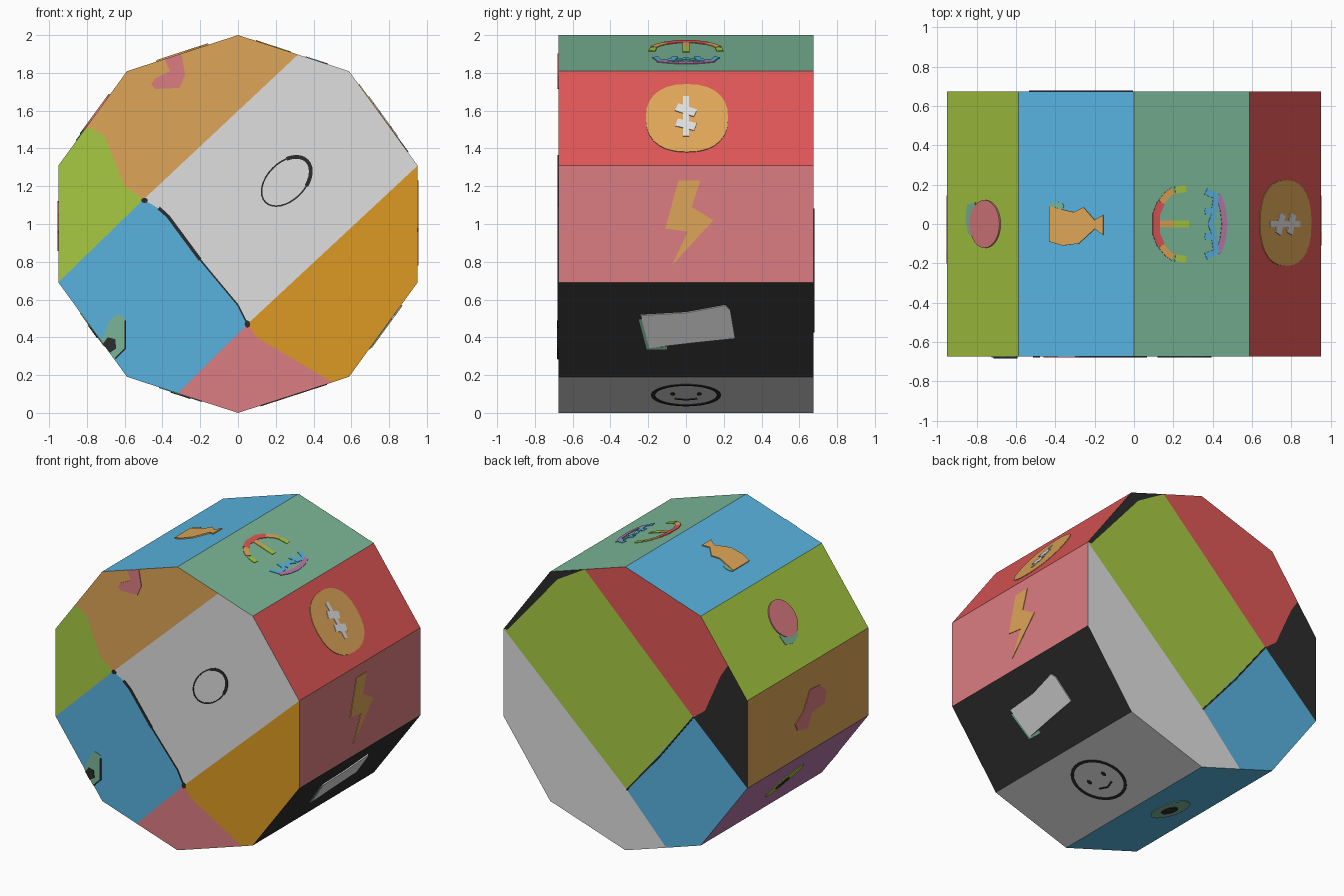
import bpy, bmesh, math
from mathutils import Vector as V

if "Cube" in bpy.data.objects:
    bpy.data.objects.remove(bpy.data.objects["Cube"])

HALF = 0.675          # half depth along y
SIDE = 2 * math.sin(math.pi / 10)


def srgb(h):
    c = [int(h[i:i + 2], 16) / 255 for i in (0, 2, 4)]
    return [x / 12.92 if x < 0.04045 else ((x + 0.055) / 1.055) ** 2.4 for x in c] + [1]


COLOURS = dict(tan="DEA658", light_grey="DFDFDF", olive="A9CA42", blue="58B2DF", pink="DC7D82",
               gold="DC9A23", black="2C2C2C", teal="7AB697", red="DF5656", purple="B878AA")
NAMES = list(COLOURS)
MATS = []
for n, h in COLOURS.items():
    m = bpy.data.materials.new(n)
    m.diffuse_color = srgb(h)
    m.use_nodes = True
    m.node_tree.nodes["Principled BSDF"].inputs["Base Color"].default_value = m.diffuse_color
    MATS.append(m)


def make(name, bm):
    me = bpy.data.meshes.new(name)
    bm.to_mesh(me)
    bm.free()
    ob = bpy.data.objects.new(name, me)
    bpy.context.collection.objects.link(ob)
    return ob


# Frames: (origin, u axis, v axis, outward normal)
FRONT = (V((0, -HALF, 0)), V((1, 0, 0)), V((0, 0, 1)), V((0, -1, 0)))
BACK = (V((0, HALF, 0)), V((1, 0, 0)), V((0, 0, 1)), V((0, 1, 0)))


def corner(k):
    a = math.radians(90 - 36 * k)
    return V((math.cos(a), 0, 1 + math.sin(a)))


def side(k):  # u runs along y, v runs clockwise round the rim
    a, b = corner(k), corner(k + 1)
    mid = (a + b) / 2
    return (mid, V((0, 1, 0)), (b - a).normalized(), (mid - V((0, 0, 1))).normalized())


def add_face(bm, frame, pts, lift=0):
    o, u, v, n = frame
    f = bm.faces.new([bm.verts.new(o + u * p[0] + v * p[1] + n * lift) for p in pts])
    f.normal_update()
    if f.normal.dot(n) < 0:
        f.normal_flip()
    return f


def plate(name, frame, polys, colour, level=1):
    """Thin painted detail lying on a face."""
    bm = bmesh.new()
    for p in polys:
        f = add_face(bm, frame, p)
        r = bmesh.ops.extrude_face_region(bm, geom=[f])
        vs = [g for g in r["geom"] if isinstance(g, bmesh.types.BMVert)]
        bmesh.ops.translate(bm, verts=vs, vec=frame[3] * 0.004 * level)
    bmesh.ops.recalc_face_normals(bm, faces=bm.faces[:])
    make(name, bm).data.materials.append(MATS[NAMES.index(colour)])


def oval(cx, cy, rx, ry, turn=0, n=28, power=1.0):
    c, s, out = math.cos(turn), math.sin(turn), []
    for i in range(n):
        a = 2 * math.pi * i / n
        x = rx * math.copysign(abs(math.cos(a)) ** power, math.cos(a))
        y = ry * math.copysign(abs(math.sin(a)) ** power, math.sin(a))
        out.append((cx + x * c - y * s, cy + x * s + y * c))
    return out


def stroke(pts, w, closed=False):
    """Polyline of constant width as quads."""
    pts = [V(p) for p in pts]
    n, L, R = len(pts), [], []
    for i, p in enumerate(pts):
        a = pts[i - 1] if i or closed else p
        b = pts[(i + 1) % n] if i < n - 1 or closed else p
        d = (b - a).normalized()
        q = V((-d.y, d.x)) * w / 2
        L.append(p + q)
        R.append(p - q)
    return [[L[i], L[(i + 1) % n], R[(i + 1) % n], R[i]] for i in range(n if closed else n - 1)]


# ---- Ten-sided body: rim sides, then patchwork front and back ----
RIM = ["teal", "red", "pink", "black", "light_grey", "blue", "purple", "tan", "olive", "blue"]
C = [(corner(k).x, corner(k).z) for k in range(10)]
A, B, E, F = (-0.5, 1.13), (0.05, 0.47), (0.318, 1.897), (-0.318, 0.103)
G, H = (-0.8, 1.517), (0.5, 0.162)
front = [("tan", [C[0], E, A, (-0.6, 1.2), (-0.71, 1.47), G, C[9]]),
         ("light_grey", [E, C[1], C[2], B, (0, 0.57), (-0.2, 0.82), (-0.4, 1.07), A]),
         ("olive", [G, (-0.71, 1.47), (-0.6, 1.2), A, C[7], C[8]]),
         ("blue", [C[7], A, (-0.4, 1.07), (-0.2, 0.82), (0, 0.57), B, F, C[6]]),
         ("pink", [F, B, (0.1, 0.4), H, C[5]]),
         ("gold", [H, (0.1, 0.4), B, C[2], C[3], C[4]])]
P, Q = (-0.53, 1.08), (-0.01, 0.43)
back = [("black", [C[2], C[1], E, (0.53, 1.77), (0.92, 1.31)]),
        ("olive", [E, (0.53, 1.77), (0.92, 1.31), C[2], Q, P]),
        ("red", [C[0], E, P, (-0.62, 1.15), (-0.744, 1.43), G, C[9]]),
        ("black", [G, (-0.744, 1.43), (-0.62, 1.15), P, C[7], C[8]]),
        ("blue", [P, C[7], C[6], F, Q]),
        ("light_grey", [C[2], Q, F, C[5], C[4], C[3]])]
bm = bmesh.new()
h = SIDE / 2
for k, col in enumerate(RIM):
    f = add_face(bm, side(k), [(-HALF, -h), (HALF, -h), (HALF, h), (-HALF, h)])
    f.material_index = NAMES.index(col)
for frame, patches in ((FRONT, front), (BACK, back)):
    for col, pts in patches:
        add_face(bm, frame, pts).material_index = NAMES.index(col)
bmesh.ops.remove_doubles(bm, verts=bm.verts[:], dist=1e-4)
body = make("ten_sided_body", bm)
for m in MATS:
    body.data.materials.append(m)

# ---- Front details ----
plate("front_seam", FRONT, stroke([(-0.42, 1.085), (-0.37, 1.04), (-0.2, 0.81)], 0.018)
      + stroke([(-0.2, 0.81), (0, 0.57), (0.05, 0.47)], 0.008)
      + [oval(-0.495, 1.125, 0.018, 0.014, n=8), oval(0.05, 0.47, 0.015, 0.02, n=8)], "black")
ring = oval(0.255, 1.225, 0.155, 0.1, math.radians(45), 32)
plate("front_ring_bold", FRONT, stroke(ring[-6:] + ring[:6], 0.02), "black")
plate("front_ring_thin", FRONT, stroke(ring[5:27], 0.008), "black")
plate("front_pink_petal", FRONT, [[(-0.3, 1.902), (-0.28, 1.79), (-0.31, 1.72), (-0.44, 1.715), (-0.46, 1.74),
                                   (-0.44, 1.77), (-0.36, 1.81), (-0.39, 1.873)]], "pink")
plate("front_fruit", FRONT, [[(-0.725, 0.38), (-0.68, 0.49), (-0.64, 0.525), (-0.6, 0.51), (-0.595, 0.34),
                              (-0.655, 0.283)]], "teal")
plate("front_fruit_seed", FRONT, [[(-0.715, 0.366), (-0.69, 0.4), (-0.65, 0.39), (-0.645, 0.34), (-0.68, 0.318)]],
      "black", 2)
plate("front_fruit_edge", FRONT, stroke([(-0.597, 0.49), (-0.597, 0.34), (-0.65, 0.288)], 0.009), "black", 2)
plate("back_seam", BACK, stroke([Q, (-0.28, 0.75), P], 0.01), "black")

# ---- Top right side: ring of coloured arcs ----
S = side(0)
plate("arc_red", S, stroke([(0.11, -0.165), (0.05, -0.19), (-0.05, -0.19), (-0.11, -0.165)], 0.04), "red")
for s, tag in ((1, "a"), (-1, "b")):
    plate("arc_tan_" + tag, S, stroke([(s * 0.11, -0.165), (s * 0.15, -0.13), (s * 0.17, -0.1)], 0.035), "tan")
    plate("arc_olive_" + tag, S, stroke([(s * 0.172, -0.09), (s * 0.18, -0.03)], 0.035), "olive")
    plate("arc_blue_" + tag, S, stroke([(s * 0.165, 0.075), (s * 0.14, 0.13), (s * 0.07, 0.12), (s * 0.06, 0.07)],
                                       0.035), "blue")
plate("dash_tan", S, stroke([(0, -0.17), (0, -0.1)], 0.035), "tan")
plate("dash_olive", S, stroke([(0, -0.1), (0, -0.015)], 0.035), "olive")
plate("dash_blue", S, stroke([(0.05, 0.12), (0, 0.1), (-0.05, 0.12)], 0.03), "blue")
plate("arc_purple", S, stroke([(0.15, 0.14), (0.08, 0.165), (0, 0.175), (-0.08, 0.165), (-0.15, 0.14)], 0.03), "purple")

# ---- Upper right side: coin with a plain mark ----
S = side(1)
plate("coin", S, [oval(0.005, 0, 0.218, 0.222, power=0.85)], "tan")
plate("coin_mark", S, stroke([(0, -0.14), (0, 0.12)], 0.03) + stroke([(-0.05, -0.07), (0.05, -0.03)], 0.05)
      + stroke([(-0.05, 0.03), (0.05, 0.06)], 0.05), "light_grey", 2)

# ---- Right side: bolt ----
plate("bolt", side(2), [[(-0.04, -0.23), (0.075, -0.23), (0.03, -0.09), (0.145, -0.02), (-0.075, 0.22),
                         (0.01, 0.04), (-0.11, 0.025)]], "tan")

# ---- Lower right side: ticket ----
plate("ticket_shadow", side(3), stroke([(-0.24, -0.07), (-0.2, 0.12), (-0.1, 0.118)], 0.02), "teal")
plate("ticket", side(3), [[(-0.24, -0.098), (0.0, -0.115), (0.21, -0.163), (0.235, -0.13), (0.26, 0.053),
                           (0.05, 0.08), (-0.195, 0.115)]], "light_grey", 2)

# ---- Bottom right side: smiling face ----
S = side(4)
plate("face_ring", S, stroke(oval(0, 0, 0.175, 0.175), 0.02, True), "black")
plate("face_eyes", S, [oval(y, -0.02, 0.013, 0.02, n=10) for y in (-0.07, 0.07)], "black")
plate("face_mouth", S, stroke([(-0.06, 0.06), (0, 0.08), (0.06, 0.06)], 0.012), "black")

# ---- Bottom left side: stone fruit ----
plate("fruit", side(5), [oval(0, 0.01, 0.14, 0.12)], "teal")
plate("fruit_seed", side(5), [oval(-0.01, 0.01, 0.055, 0.055)], "black", 2)

# ---- Lower left side: leaf ----
turn = math.atan2(0.1, -0.14)
plate("leaf", side(6), [oval(0, 0, 0.165, 0.065, turn)], "olive")
plate("leaf_core", side(6), [oval(0.02, -0.01, 0.06, 0.025, turn)], "black", 2)

# ---- Left side: pink shape ----
plate("pink_shape", side(7), [[(-0.02, 0.123), (-0.134, 0.115), (-0.2, 0.05), (-0.18, -0.036), (-0.045, -0.047),
                               (0.01, -0.143), (0.12, -0.113), (0.145, -0.06), (0.056, -0.007)]], "pink")

# ---- Upper left side: berry with leaf cap ----
plate("berry_cap", side(8), [[(0.11, -0.06), (0.1, -0.13), (0.02, -0.145), (-0.05, -0.12), (-0.07, -0.06)]], "teal")
plate("berry", side(8), [oval(0, 0.025, 0.122, 0.13)], "pink", 2)

# ---- Top left side: goblet ----
plate("goblet_trim", side(9), [oval(0.09, -0.105, 0.022, 0.04, n=12)], "teal")
plate("goblet", side(9), [[(0.09, -0.143), (0.06, -0.01), (0.085, 0.04), (0.02, 0.1), (0.045, 0.145),
                           (-0.055, 0.145), (-0.025, 0.1), (-0.1, 0.015), (-0.11, -0.07), (-0.09, -0.143)]], "tan", 2)
